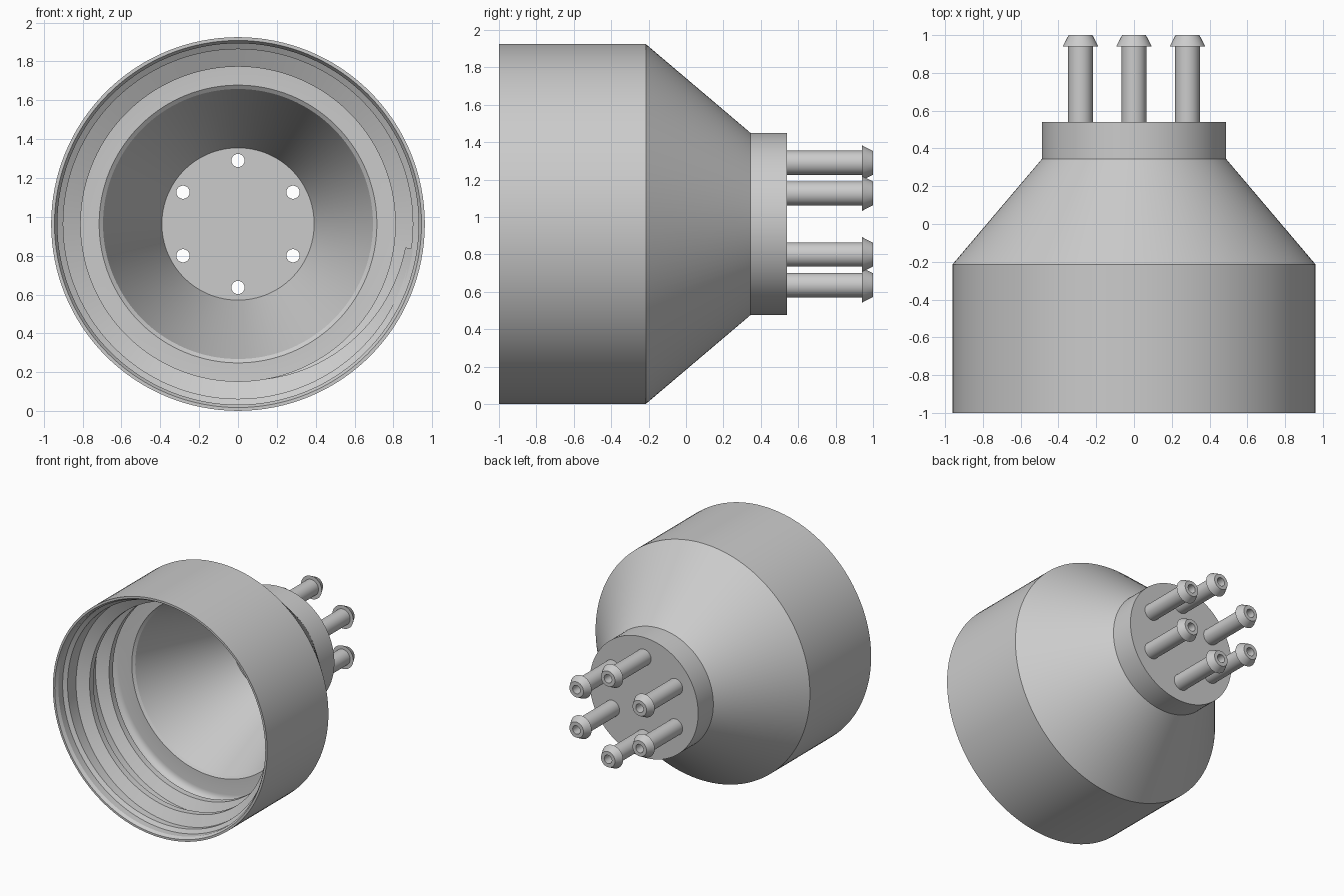
import bpy, bmesh, math

if "Cube" in bpy.data.objects:
    bpy.data.objects.remove(bpy.data.objects["Cube"])

CZ = 0.963      # height of the central axis
PEG_R = 0.327   # radius of the ring of pegs

grey = bpy.data.materials.new("plain grey")
grey.diffuse_color = (0.6, 0.6, 0.6, 1)
grey.use_nodes = True
grey.node_tree.nodes["Principled BSDF"].inputs["Base Color"].default_value = grey.diffuse_color


def finish(name, bm, smooth=True):
    bmesh.ops.remove_doubles(bm, verts=bm.verts, dist=1e-5)
    bmesh.ops.recalc_face_normals(bm, faces=bm.faces)
    me = bpy.data.meshes.new(name)
    bm.to_mesh(me)
    bm.free()
    me.materials.append(grey)
    ob = bpy.data.objects.new(name, me)
    bpy.context.collection.objects.link(ob)
    if smooth:
        shade(ob)
    return ob


def shade(ob):
    bpy.ops.object.select_all(action='DESELECT')
    ob.select_set(True)
    bpy.context.view_layer.objects.active = ob
    bpy.ops.object.shade_smooth_by_angle(angle=math.radians(28))


def lathe(bm, profile, steps, cx=0, cz=CZ):
    """Spin a closed (radius, y) profile about an axis parallel to y."""
    rings = []
    for i in range(steps):
        a = math.tau * i / steps
        rings.append([bm.verts.new((cx + r * math.cos(a), y, cz + r * math.sin(a)))
                      for r, y in profile])
    n = len(profile)
    for i in range(steps):
        p, q = rings[i], rings[(i + 1) % steps]
        for j in range(n):
            k = (j + 1) % n
            if profile[j][0] == 0 and profile[k][0] == 0:
                continue
            loop = [p[j], p[k], q[k], q[j]]
            if profile[j][0] == 0:
                loop.pop()
                bm.faces.new(loop)
            elif profile[k][0] == 0:
                bm.faces.new([p[j], p[k], q[j]])
            else:
                bm.faces.new(loop)


peg_spots = [(PEG_R * math.cos(math.radians(90 + 60 * k)),
              CZ + PEG_R * math.sin(math.radians(90 + 60 * k))) for k in range(6)]

# Funnel body: outer wall, then threaded bore, ledge and inner cone
fillet = [(0.84 + 0.06 * math.cos(t), -0.40 + 0.06 * math.sin(t))
          for t in [math.pi / 2 * i / 6 for i in range(7)]]
profile = [(0, 0.54), (0.487, 0.54), (0.487, 0.345), (0.962, -0.215), (0.962, -1),
           (0.945, -1), (0.93, -0.975), (0.93, -0.92), (0.90, -0.90)]
profile += fillet + [(0.715, -0.34), (0.695, -0.325), (0.392, 0.47), (0, 0.47)]
bm = bmesh.new()
lathe(bm, profile, 128)
body = finish("funnel_body", bm, smooth=False)

# Bores through the back plate
bm = bmesh.new()
for x, z in peg_spots:
    lathe(bm, [(0, 0.4), (0.034, 0.4), (0.034, 0.6), (0, 0.6)], 32, x, z)
cutter = finish("bore_cutter", bm, smooth=False)
cutter.hide_render = True
cutter.hide_set(True)
mod = body.modifiers.new("bores", 'BOOLEAN')
mod.operation = 'DIFFERENCE'
mod.solver = 'EXACT'
mod.object = cutter
bpy.context.view_layer.objects.active = body
bpy.ops.object.modifier_apply(modifier=mod.name)
shade(body)

# Hollow barbed pegs
for k, (x, z) in enumerate(peg_spots):
    bm = bmesh.new()
    lathe(bm, [(0.034, 0.54), (0.065, 0.54), (0.065, 0.94), (0.094, 0.94),
               (0.063, 1.0), (0.034, 1.0)], 32, x, z)
    finish(f"peg_{k + 1}", bm)

# Screw thread: a ridge swept along a helix, fading in at its start
PITCH, TURNS, STEPS = 0.25, 1.6, 200
bm = bmesh.new()
rows = []
for i in range(STEPS + 1):
    turn = TURNS * i / STEPS
    a = math.radians(-8) - math.tau * turn
    crest = 0.87 - 0.06 * min(1, turn / 0.2)
    y = -0.84 + PITCH * turn
    section = [(0.91, y - 0.075), (crest, y - 0.025), (crest, y + 0.025), (0.91, y + 0.075)]
    rows.append([bm.verts.new((r * math.cos(a), v, CZ + r * math.sin(a))) for r, v in section])
for p, q in zip(rows, rows[1:]):
    for j in range(4):
        bm.faces.new([p[j], p[(j + 1) % 4], q[(j + 1) % 4], q[j]])
bm.faces.new(rows[0])
bm.faces.new(rows[-1])
finish("screw_thread", bm)
